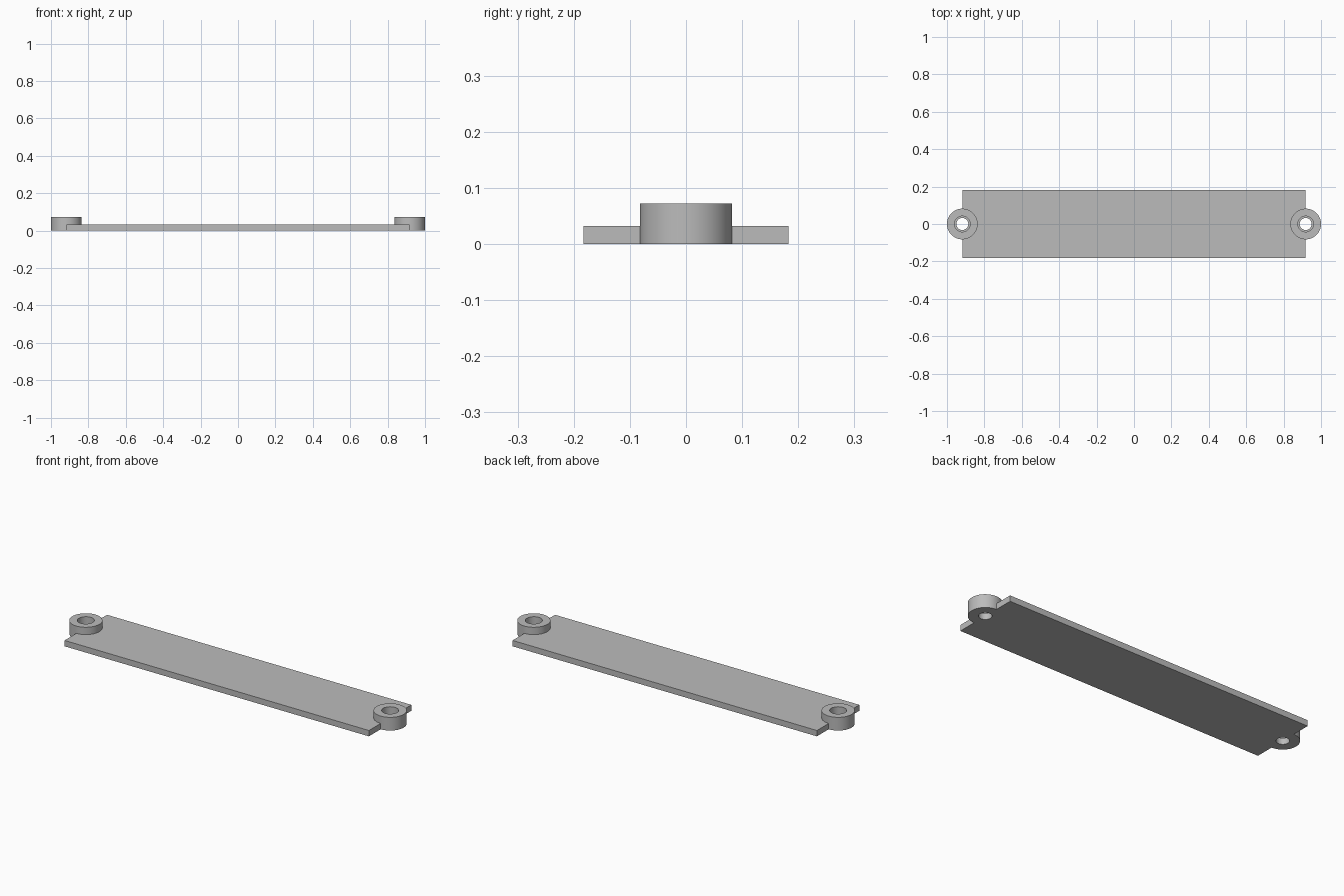
import bpy
import math

cube = bpy.data.objects.get("Cube")
if cube:
    bpy.data.objects.remove(cube)

# Overall sizes
END_X = 0.918
HALF_WIDTH = 0.183
PLATE_TOP = 0.032
BOSS_TOP = 0.072
BOSS_RADIUS = 1 - END_X

grey = bpy.data.materials.new("plain grey")
grey.use_nodes = True
colour = (0.5, 0.5, 0.5, 1)
grey.diffuse_color = colour
grey.node_tree.nodes["Principled BSDF"].inputs["Base Color"].default_value = colour


def cylinder(name, x, radius, bottom, top):
    bpy.ops.mesh.primitive_cylinder_add(
        vertices=64, radius=radius, depth=top - bottom,
        location=(x, 0, (top + bottom) / 2))
    obj = bpy.context.object
    obj.name = name
    obj.data.materials.append(grey)
    return obj


def combine(target, tool, operation):
    mod = target.modifiers.new(operation.title(), "BOOLEAN")
    mod.operation = operation
    mod.solver = "EXACT"
    mod.object = tool
    bpy.context.view_layer.objects.active = target
    bpy.ops.object.modifier_apply(modifier=mod.name)
    bpy.data.objects.remove(tool)


# Flat rectangular plate
bpy.ops.mesh.primitive_cube_add(size=1, location=(0, 0, PLATE_TOP / 2))
plate = bpy.context.object
plate.name = "mounting_plate"
plate.scale = (2 * END_X, 2 * HALF_WIDTH, PLATE_TOP)
bpy.ops.object.transform_apply(location=True, rotation=False, scale=True)
plate.data.materials.append(grey)

# Round screw boss at each end, with a wide hole narrowing through the plate
for x in (-END_X, END_X):
    combine(plate, cylinder("boss", x, BOSS_RADIUS, 0, BOSS_TOP), "UNION")
    combine(plate, cylinder("wide_hole", x, 0.042, PLATE_TOP, 0.1), "DIFFERENCE")
    combine(plate, cylinder("narrow_hole", x, 0.032, -0.1, 0.1), "DIFFERENCE")

# Smooth round walls, crisp edges
bpy.ops.object.select_all(action="DESELECT")
plate.select_set(True)
bpy.context.view_layer.objects.active = plate
bpy.ops.object.shade_smooth_by_angle(angle=math.radians(30))
